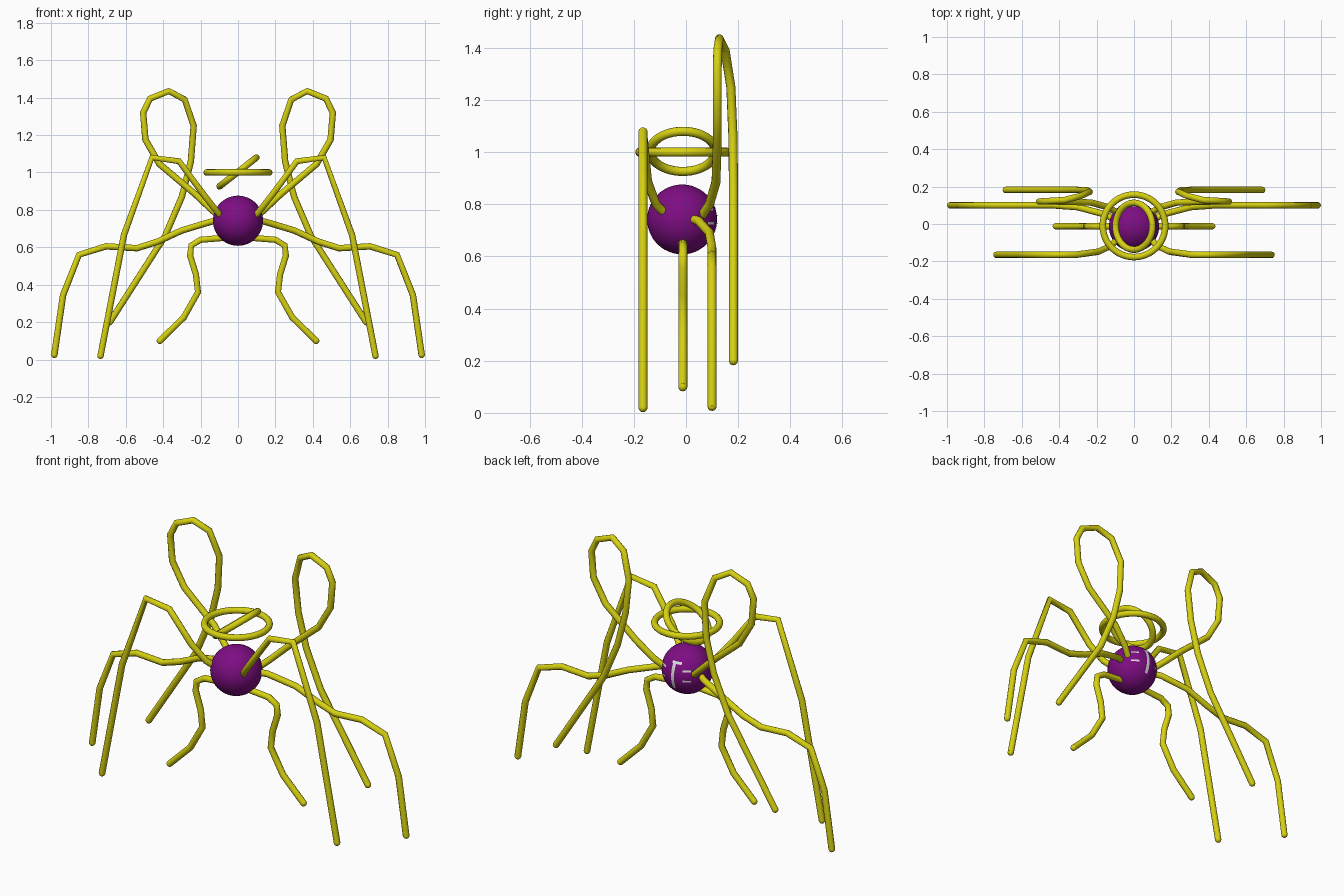
import bpy
import bmesh
from math import radians, sin, cos, sqrt
from mathutils import Vector

cube = bpy.data.objects.get("Cube")
if cube:
    bpy.data.objects.remove(cube)


def material(name, color):
    m = bpy.data.materials.new(name)
    m.use_nodes = True
    m.diffuse_color = (*color, 1)
    m.node_tree.nodes["Principled BSDF"].inputs["Base Color"].default_value = (*color, 1)
    return m


YELLOW = material("yellow", (0.68, 0.64, 0.006))
PURPLE = material("purple", (0.21, 0.004, 0.23))
PALE = material("pale_grey", (0.75, 0.75, 0.75))

TUBE = 0.0175
BODY = Vector((0, -0.015, 0.742))
RADIUS = 0.134


def finish(name, mat):
    ob = bpy.context.object
    ob.name = name
    ob.data.materials.append(mat)
    bpy.ops.object.shade_smooth()
    return ob


def ball(name, center, radius, mat, segments=16):
    bpy.ops.mesh.primitive_uv_sphere_add(
        segments=segments, ring_count=segments // 2, radius=radius, location=center)
    return finish(name, mat)


def ring(name, radius, tilt, center):
    bpy.ops.mesh.primitive_torus_add(
        major_radius=radius, minor_radius=TUBE, major_segments=48, minor_segments=12,
        location=center, rotation=(0, radians(tilt), 0))
    finish(name, YELLOW)


def tube(name, points):
    curve = bpy.data.curves.new(name, "CURVE")
    curve.dimensions = "3D"
    curve.bevel_depth = TUBE
    curve.bevel_resolution = 3
    curve.use_fill_caps = True
    spline = curve.splines.new("POLY")
    spline.points.add(len(points) - 1)
    for p, co in zip(spline.points, points):
        p.co = (*co, 1)
    spline.use_smooth = True
    curve.materials.append(YELLOW)
    ob = bpy.data.objects.new(name, curve)
    bpy.context.collection.objects.link(ob)
    ball(name + "_tip", points[-1], TUBE, YELLOW, 12)


# Body and the two rings floating above it
ball("body", BODY, RADIUS, PURPLE, 48)
ring("level_ring", 0.167, 0, (0, -0.01, 1.0))
ring("tilted_ring", 0.125, -38, (0, -0.012, 1.003))

# Leg paths on the +x side, mirrored to the other
LEGS = {
    "front_leg": [(.09, -.08, .765), (.12, -.115, .80), (.19, -.148, .89), (.315, -.165, 1.06),
                  (.46, -.165, 1.08), (.61, -.165, .665), (.735, -.165, .02)],
    "middle_leg": [(.08, -.012, .65), (.2, -.012, .64), (.25, -.012, .61), (.256, -.012, .555),
                   (.225, -.012, .455), (.214, -.012, .36), (.29, -.012, .225), (.418, -.012, .1)],
    "side_leg": [(.10, .02, .745), (.15, .05, .735), (.30, .09, .69), (.43, .1, .63), (.54, .1, .595),
                 (.705, .1, .605), (.85, .1, .56), (.935, .1, .345), (.982, .1, .025)],
    "loop_leg": [(.09, .06, .755), (.14, .09, .80), (.23, .115, .885), (.42, .12, 1.045),
                 (.495, .12, 1.175), (.507, .12, 1.32), (.47, .122, 1.395), (.37, .128, 1.435),
                 (.285, .15, 1.39), (.237, .172, 1.25), (.252, .18, 1.06), (.3, .182, .87),
                 (.39, .182, .66), (.685, .182, .2)],
}
for name, path in LEGS.items():
    for side, s in (("left", 1), ("right", -1)):
        tube(f"{side}_{name}", [(s * x, y, z) for x, y, z in path])


# Thin pale dashes hugging the back of the body
def dash(name, angle, z, width, height):
    bm = bmesh.new()
    bmesh.ops.create_grid(bm, x_segments=8, y_segments=8, size=0.5)
    r = RADIUS + 0.002
    for v in bm.verts:
        h = z + v.co.y * height
        flat = sqrt(r * r - h * h)
        a = radians(angle) + v.co.x * width / flat
        v.co = BODY + Vector((flat * sin(a), flat * cos(a), h))
    bmesh.ops.reverse_faces(bm, faces=bm.faces)
    mesh = bpy.data.meshes.new(name)
    bm.to_mesh(mesh)
    bm.free()
    mesh.materials.append(PALE)
    bpy.context.collection.objects.link(bpy.data.objects.new(name, mesh))


dash("back_bar", 0, 0, 0.018, 0.14)
dash("back_top_dash", -6, 0.075, 0.055, 0.012)
for side, s in (("left", 1), ("right", -1)):
    dash(f"{side}_upper_dash", 33 * s, 0.04, 0.045, 0.01)
    dash(f"{side}_lower_dash", 33 * s, -0.015, 0.045, 0.01)
